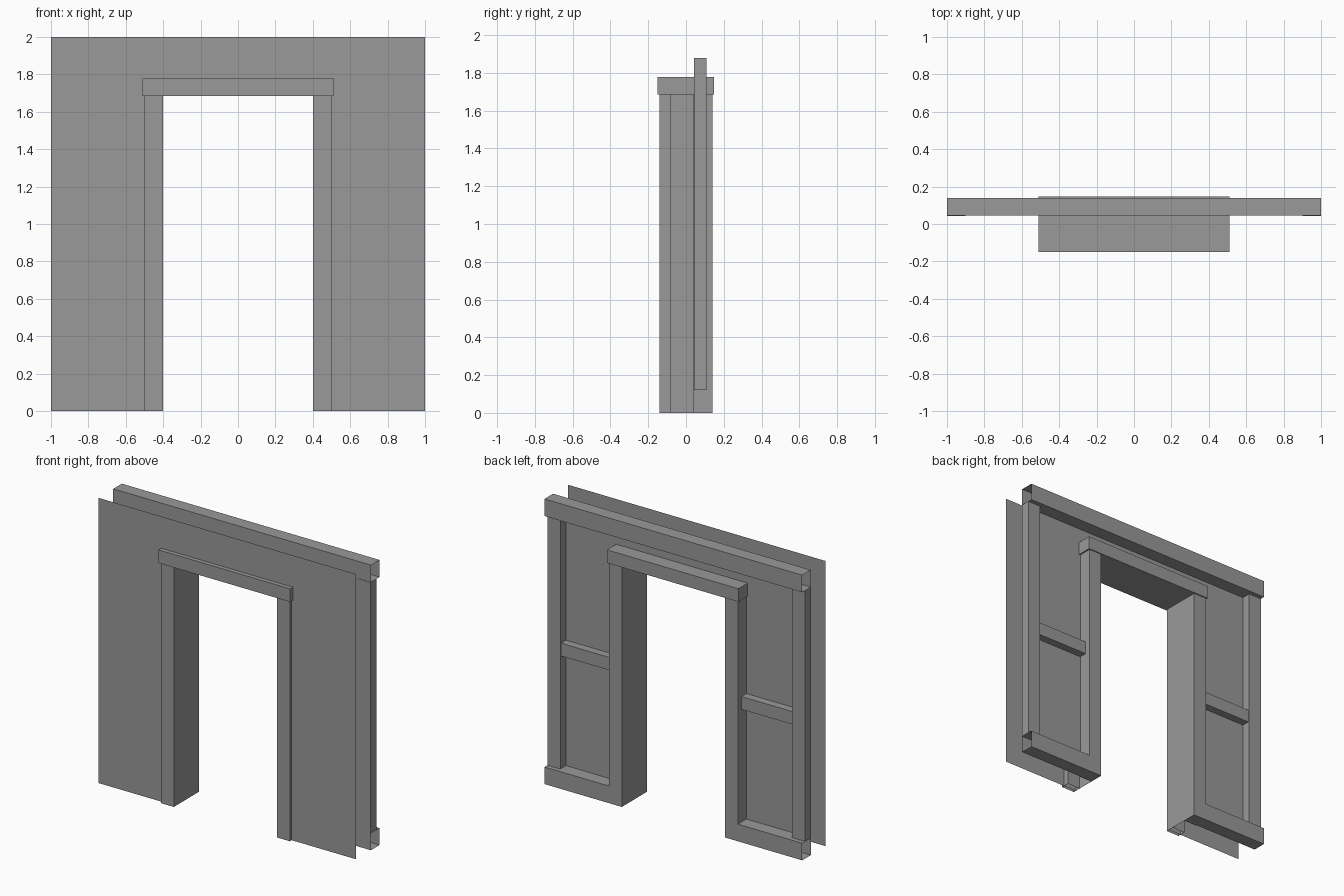
import bpy

if "Cube" in bpy.data.objects:
    bpy.data.objects.remove(bpy.data.objects["Cube"], do_unlink=True)

grey = bpy.data.materials.new("plain_grey")
grey.use_nodes = True
grey.diffuse_color = (0.32, 0.32, 0.32, 1)
grey.node_tree.nodes["Principled BSDF"].inputs["Base Color"].default_value = grey.diffuse_color


def add_object(name, verts, faces):
    mesh = bpy.data.meshes.new(name)
    mesh.from_pydata(verts, [], faces)
    mesh.materials.append(grey)
    obj = bpy.data.objects.new(name, mesh)
    bpy.context.collection.objects.link(obj)
    return obj


def box(name, xs, ys, zs, skip=()):
    """Box between paired limits; skip names the sides left open."""
    verts = [(x, y, z) for x in sorted(xs) for y in ys for z in zs]
    sides = {"left": (0, 1, 3, 2), "right": (4, 6, 7, 5), "front": (0, 4, 5, 1),
             "back": (2, 3, 7, 6), "bottom": (0, 2, 6, 4), "top": (1, 5, 7, 3)}
    return add_object(name, verts, [f for s, f in sides.items() if s not in skip])


def wall_sheet(name, y):
    """Flat sheet with a doorway cut out of it."""
    outline = [(-1, 0), (-DOOR, 0), (-DOOR, HEAD), (DOOR, HEAD), (DOOR, 0), (1, 0),
               (1, 2), (DOOR, 2), (-DOOR, 2), (-1, 2), (-1, HEAD), (1, HEAD)]
    return add_object(name, [(x, y, z) for x, z in outline],
                      [(0, 1, 2, 10), (4, 5, 11, 3), (2, 3, 7, 8), (10, 2, 8, 9), (3, 11, 6, 7)])


DOOR, CASING, HEAD, RAIL = 0.40, 0.50, 1.69, 0.12
BACK = (0.045, 0.14)
ENDS = ("left", "right")

# Front sheet and backing sheet
wall_sheet("front_sheet", -0.12)
wall_sheet("backing_sheet", 0.045)

# Hollow top rail and the lintel above the doorway
box("top_rail", (-1, 1), BACK, (2 - RAIL, 2), ENDS)
box("lintel", (-0.51, 0.51), (-0.15, 0.148), (1.685, 1.777))

# Parts repeated on both sides of the doorway
for side, s in (("left", 1), ("right", -1)):
    box(side + "_bottom_rail", (s * CASING, s), BACK, (0, RAIL), ENDS)
    box(side + "_end_stud", (s * 0.9, s), (0.042, 0.108), (RAIL, 2 - RAIL))
    box(side + "_brace", (s * CASING, s * 0.9), (0.045, 0.10), (0.91, 1.0))
    box(side + "_front_casing", (s * DOOR, s * CASING), (-0.14, -0.08), (0, HEAD), ("bottom",))
    box(side + "_back_casing", (s * DOOR, s * CASING), (0.04, 0.14), (0, HEAD))
    x = s * DOOR
    add_object(side + "_jamb_lining",
               [(x, -0.14, 0), (x, 0.14, 0), (x, 0.14, HEAD), (x, -0.14, HEAD)],
               [(0, 1, 2, 3) if s < 0 else (3, 2, 1, 0)])
